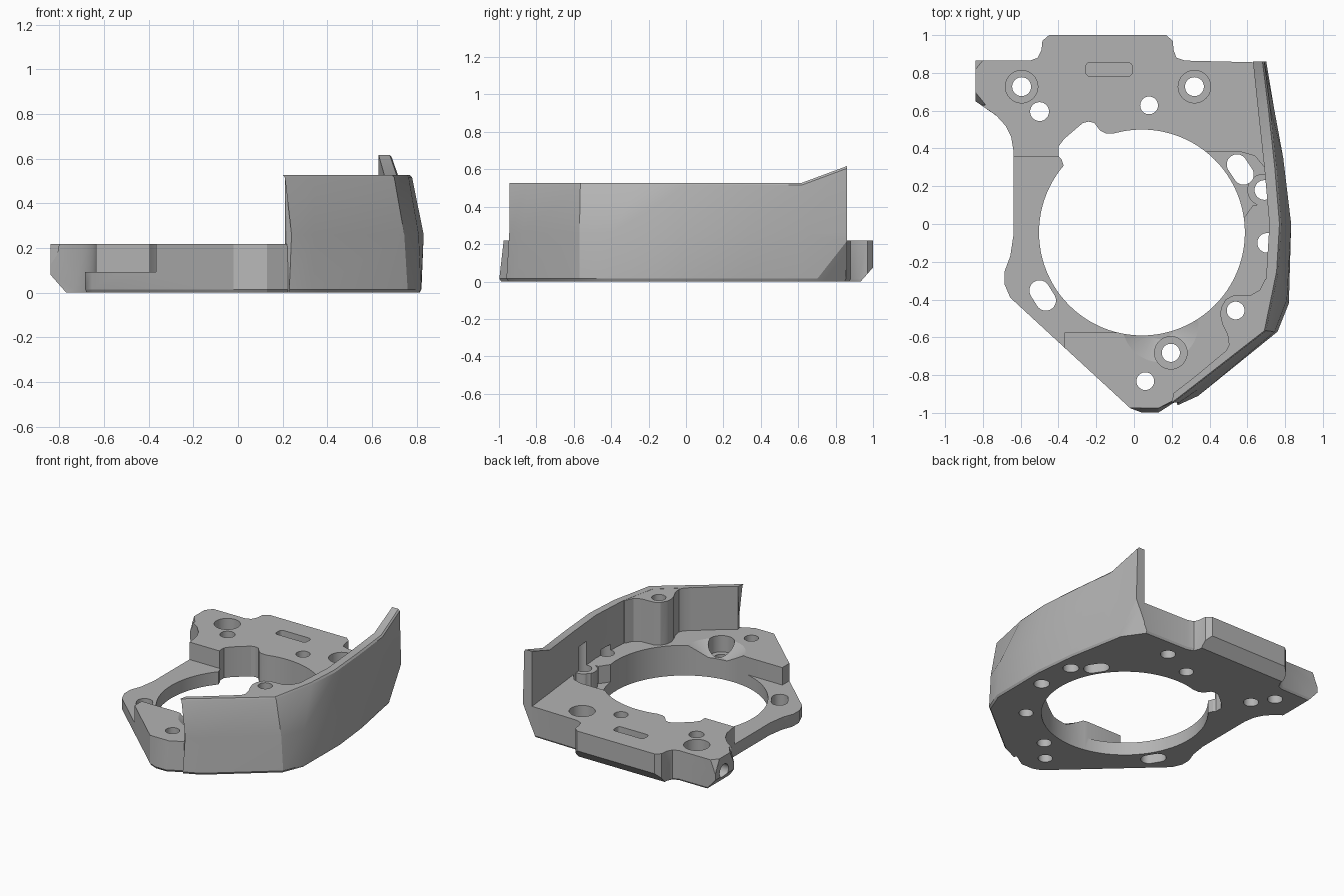
import bpy, bmesh
from math import cos, sin, pi
from mathutils import Vector

cube = bpy.data.objects.get("Cube")
if cube:
    bpy.data.objects.remove(cube, do_unlink=True)

grey = bpy.data.materials.new("plain grey")
grey.use_nodes = True
grey.diffuse_color = (0.45, 0.45, 0.45, 1)
grey.node_tree.nodes["Principled BSDF"].inputs["Base Color"].default_value = (0.45, 0.45, 0.45, 1)


def finish(bm, name):
    bmesh.ops.recalc_face_normals(bm, faces=bm.faces)
    mesh = bpy.data.meshes.new(name)
    bm.to_mesh(mesh)
    bm.free()
    mesh.materials.append(grey)
    obj = bpy.data.objects.new(name, mesh)
    bpy.context.collection.objects.link(obj)
    return obj


def loft(name, rings):
    """Solid skinned through matching rings of 3D points."""
    bm = bmesh.new()
    rows = [[bm.verts.new(p) for p in ring] for ring in rings]
    n = len(rows[0])
    for a, b in zip(rows, rows[1:]):
        for i in range(n):
            j = (i + 1) % n
            bm.faces.new((a[i], a[j], b[j], b[i]))
    caps = [bm.faces.new(rows[0][::-1]), bm.faces.new(rows[-1])]
    bm.normal_update()
    bmesh.ops.triangulate(bm, faces=caps, ngon_method="EAR_CLIP")
    return finish(bm, name)


def prism(name, outline, z0, z1):
    return loft(name, [[(x, y, z) for x, y in outline] for z in (z0, z1)])


def circle(x, y, r, n=40):
    return [(x + r * cos(2 * pi * i / n), y + r * sin(2 * pi * i / n)) for i in range(n)]


def rounded_box(x0, x1, y0, y1, r, n=5):
    pts = []
    for k, (x, y) in enumerate(((x1 - r, y1 - r), (x0 + r, y1 - r), (x0 + r, y0 + r), (x1 - r, y0 + r))):
        for i in range(n):
            t = pi / 2 * (k + i / (n - 1))
            pts.append((x + r * cos(t), y + r * sin(t)))
    return pts


def capsule(ax, ay, bx, by, r, n=14):
    d = Vector((bx - ax, by - ay)).normalized()
    s = Vector((-d.y, d.x))
    pts = []
    for c, sign in ((Vector((bx, by)), 1), (Vector((ax, ay)), -1)):
        for i in range(n + 1):
            t = pi * i / n
            pts.append(tuple(c + sign * r * (d * sin(t) - s * cos(t))))
    return pts


def combine(target, tool, operation):
    mod = target.modifiers.new("join", "BOOLEAN")
    mod.operation = operation
    mod.solver = "EXACT"
    mod.object = tool
    bpy.context.view_layer.update()
    graph = bpy.context.evaluated_depsgraph_get()
    mesh = bpy.data.meshes.new_from_object(target.evaluated_get(graph))
    target.modifiers.clear()
    target.data = mesh
    bpy.data.objects.remove(tool, do_unlink=True)


def cut(target, outline, z0, z1):
    combine(target, prism("cutter", outline, z0, z1), "DIFFERENCE")


def slice_off(obj, point, normal):
    """Remove everything in front of a plane and cap the cut."""
    bm = bmesh.new()
    bm.from_mesh(obj.data)
    res = bmesh.ops.bisect_plane(bm, geom=bm.verts[:] + bm.edges[:] + bm.faces[:], dist=1e-5,
                                 plane_co=point, plane_no=normal, clear_outer=True)
    edges = [e for e in res["geom_cut"] if isinstance(e, bmesh.types.BMEdge)]
    bmesh.ops.triangle_fill(bm, use_beauty=True, edges=edges)
    bmesh.ops.recalc_face_normals(bm, faces=bm.faces)
    bm.to_mesh(obj.data)
    bm.free()


# Base plate with rear tab, side ear and waisted left side
TOP = 0.218
plate_outline = [
    (0.13, -0.998), (0.33, -0.87), (0.74, -0.56), (0.8, -0.42), (0.8, 0), (0.68, 0.855),
    (0.27, 0.865), (0.225, 0.88), (0.21, 0.92), (0.205, 0.97), (0.17, 1), (-0.45, 1),
    (-0.485, 0.97), (-0.49, 0.92), (-0.51, 0.88), (-0.55, 0.865), (-0.84, 0.865),
    (-0.84, 0.65), (-0.73, 0.575), (-0.68, 0.52), (-0.65, 0.46), (-0.637, 0.38),
    (-0.637, -0.05), (-0.655, -0.17), (-0.685, -0.25), (-0.685, -0.32), (-0.655, -0.39),
    (-0.02, -0.975), (0.04, -0.998)]
tucked = [(x * 0.99, y * 0.99, 0) for x, y in plate_outline]
skirt = [(x, y, 0.015) for x, y in plate_outline]
upper = [(x, max(y, -0.975), TOP) for x, y in plate_outline]
housing = loft("housing", [tucked, skirt, upper])

# Bevelled ear end and tab underside
slice_off(housing, (-0.84, 0.76, 0.08), (-0.75, 0, -0.66))
slice_off(housing, (0, 1, 0.075), (0, 0.75, -0.66))
for y, out in ((0.65, -1), (0.865, 1)):
    wedge = [[(-0.845, y - out * s, z), (-0.84 + s, y + out * 0.02, z), (-0.88, y + out * 0.06, z)]
             for s, z in ((0.005, 0.12), (0.06, 0.23))]
    combine(housing, loft("cutter", wedge), "DIFFERENCE")

# Low shelf on the left and small pocket on the right
cut(housing, [(-0.9, 0.355), (0, 0.355), (0, -0.575), (-0.367, -0.575), (-0.367, -0.9), (-0.9, -0.9)], 0.092, 0.5)
cut(housing, [(0.3, 0.38), (0.57, 0.38), (0.64, 0.36), (0.69, 0.3), (0.76, 0.27),
              (0.76, 0.1), (0.63, 0.1), (0.58, 0.03), (0.3, 0.03)], 0.092, 0.5)

# Leaning guard wall: matching stations along its length
low = [(0.23, -0.96), (0.34, -0.91), (0.76, -0.57), (0.82, -0.42), (0.822, 0), (0.79, 0.3), (0.73, 0.62), (0.69, 0.86)]
waist = [(0.24, -0.945), (0.34, -0.875), (0.745, -0.57), (0.81, -0.4), (0.832, 0), (0.79, 0.35), (0.74, 0.62), (0.7, 0.86)]
rim = [(0.21, -0.945), (0.34, -0.845), (0.7, -0.565), (0.765, -0.25), (0.78, 0), (0.755, 0.3), (0.72, 0.62), (0.69, 0.86)]
inner = [(0.21, -0.895), (0.32, -0.81), (0.645, -0.54), (0.7, -0.28), (0.717, 0), (0.69, 0.3), (0.655, 0.62), (0.63, 0.86)]
stations = []
for a, b, c, d in zip(low, waist, rim, inner):
    h = 0.528 + max(0, c[1] - 0.62) * 0.37
    stations.append([(a[0] * 0.99, a[1] * 0.99, 0), (*a, 0.015), (*b, 0.26), (*c, h - 0.012),
                     (c[0] - 0.01, c[1], h), (*d, h), (*d, 0)])
combine(housing, loft("guard_wall", stations), "UNION")

# Tall screw post blended into the wall
post = [(0.44, -0.71), (0.485, -0.675), (0.503, -0.64), (0.495, -0.585), (0.468, -0.53), (0.456, -0.48),
        (0.462, -0.44), (0.485, -0.4), (0.52, -0.38), (0.62, -0.375), (0.665, -0.35), (0.695, -0.29),
        (0.72, -0.3), (0.68, -0.55)]
combine(housing, prism("wall_post", post, 0.05, 0.527), "UNION")

# Low screw pad against the wall
combine(housing, prism("screw_pad", circle(0.685, 0.18, 0.085), 0.05, TOP), "UNION")

# Rear corner chamfer under the wall
slice_off(housing, (0.725, 0.68, 0), (0.396, 0.275, -0.18))

# Main round opening with a lobed notch
cut(housing, circle(0.042, -0.045, 0.545, 96), -0.1, 0.7)
cut(housing, [(-0.37, 0.3), (-0.385, 0.345), (-0.4, 0.36), (-0.4, 0.41), (-0.37, 0.45), (-0.3, 0.51), (-0.27, 0.535),
              (-0.24, 0.542), (-0.21, 0.535), (-0.18, 0.495), (-0.15, 0.48), (-0.1, 0.48),
              (0, 0.4), (-0.2, 0.2)], -0.1, 0.5)

# Scooped dip beside the front screw
dip = [[(x, y, z) for x, y in circle(0.14, -0.53, r)] for r, z in ((0.08, 0.14), (0.22, 0.23))]
combine(housing, loft("cutter", dip), "DIFFERENCE")

# Through holes
for x, y, r, z in ((-0.5, 0.595, 0.05, 0.5), (0.08, 0.628, 0.047, 0.5), (0.06, -0.832, 0.047, 0.5),
                   (0.538, -0.458, 0.047, 0.7), (0.705, -0.1, 0.052, 0.26), (0.69, 0.18, 0.052, 0.39),
                   (-0.595, 0.727, 0.05, 0.5), (0.32, 0.727, 0.05, 0.5), (0.195, -0.682, 0.048, 0.5)):
    cut(housing, circle(x, y, r), -0.1, z)

# Counterbores
for x, y in ((-0.595, 0.727), (0.32, 0.727), (0.195, -0.682)):
    cut(housing, circle(x, y, 0.086), 0.1, 0.4)

# Adjustment slots and label recess
cut(housing, capsule(-0.5, -0.352, -0.467, -0.405, 0.054), -0.1, 0.4)
cut(housing, capsule(0.545, 0.315, 0.58, 0.262, 0.054), -0.1, 0.4)
cut(housing, rounded_box(-0.255, -0.01, 0.782, 0.855, 0.022), 0.17, 0.4)

# Sideways bore in the ear
bore = [[(x, 0.765 + a, 0.11 + b) for a, b in circle(0, 0, 0.05)] for x in (-0.9, -0.7)]
combine(housing, loft("cutter", bore), "DIFFERENCE")

# Crisp edges with smooth curves
bpy.ops.object.select_all(action="DESELECT")
housing.select_set(True)
bpy.context.view_layer.objects.active = housing
bpy.ops.object.shade_smooth_by_angle(angle=0.45)
